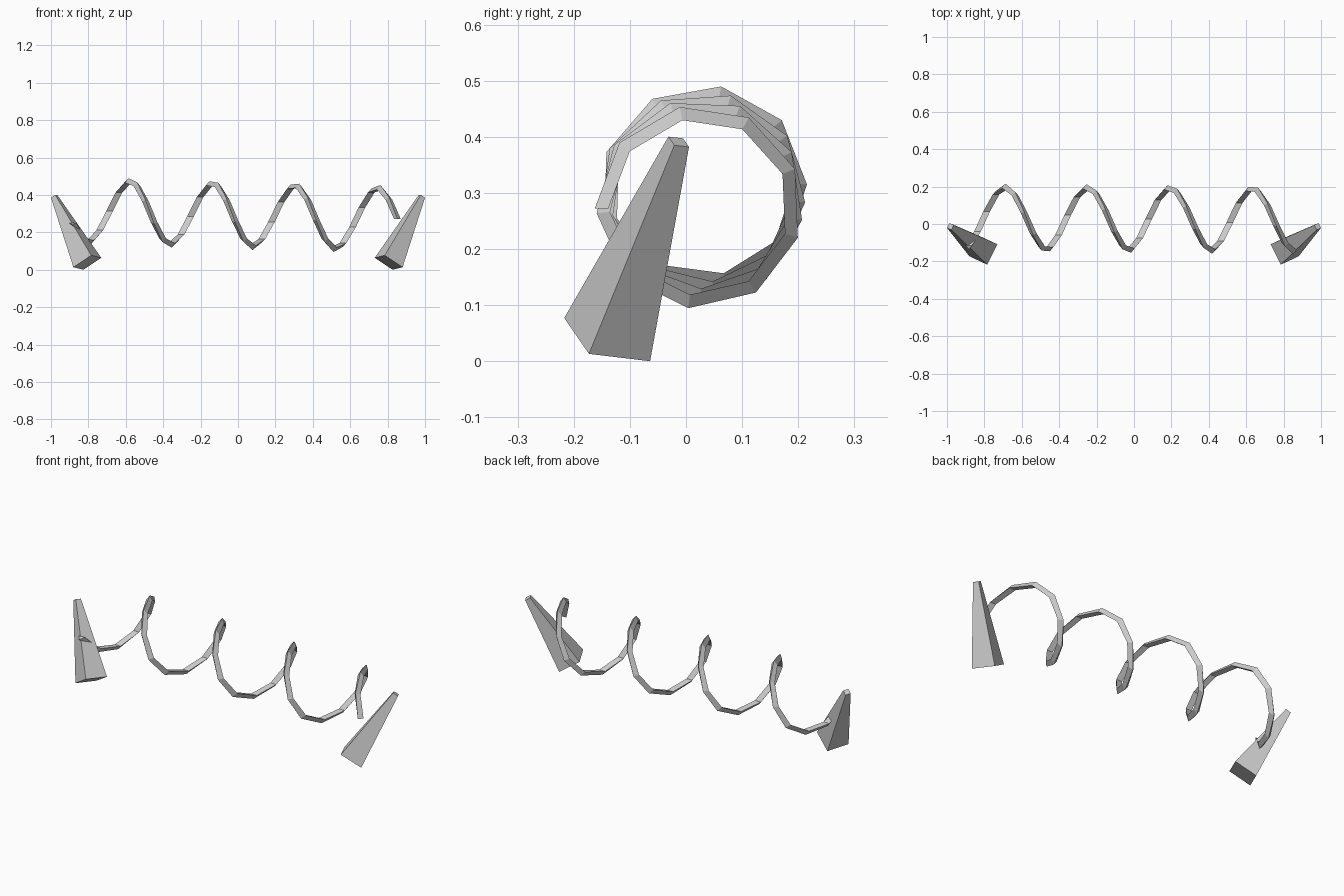
import bpy
from math import cos, sin, radians
from mathutils import Vector

if "Cube" in bpy.data.objects:
    bpy.data.objects.remove(bpy.data.objects["Cube"])


def loft(name, rings):
    """Skin a list of equal point rings into a closed flat-faced object."""
    n = len(rings[0])
    verts = [p for ring in rings for p in ring]
    last = n * (len(rings) - 1)
    faces = [tuple(range(n)), tuple(last + i for i in reversed(range(n)))]
    for r in range(len(rings) - 1):
        a = n * r
        for i in range(n):
            j = (i + 1) % n
            faces.append((a + j, a + i, a + n + i, a + n + j))
    me = bpy.data.meshes.new(name)
    me.from_pydata(verts, [], faces)
    me.update()
    ob = bpy.data.objects.new(name, me)
    bpy.context.collection.objects.link(ob)
    bpy.ops.object.select_all(action='DESELECT')
    ob.select_set(True)
    bpy.context.view_layer.objects.active = ob
    bpy.ops.object.mode_set(mode='EDIT')
    bpy.ops.mesh.select_all(action='SELECT')
    bpy.ops.mesh.normals_make_consistent(inside=False)
    bpy.ops.object.mode_set(mode='OBJECT')
    return ob


# coil spring: three-sided wire swept round a slightly drooping axis
SEGMENTS, RADIUS, PITCH = 36, 0.172, 0.441
END_X, END_ANGLE, STEP = 0.853, 179.0, 39.3
SLOPE_Y, SLOPE_Z = 0.006, 0.027
profile = [(-0.018, -0.0115), (0.018, -0.0115), (0.0, 0.0125)]
rings = []
for k in range(SEGMENTS + 1):
    turn = (SEGMENTS - k) * STEP
    x = END_X - PITCH * turn / 360
    t = radians(END_ANGLE - turn)
    ring = []
    for dx, dr in profile:
        y, z = (RADIUS + dr) * cos(t), (RADIUS + dr) * sin(t)
        ring.append(Vector((x + dx + SLOPE_Y * y + SLOPE_Z * z,
                            0.027 - SLOPE_Y * x + y, 0.292 - SLOPE_Z * x + z)))
    rings.append(ring)
loft("coil_spring", rings)

# tapered handles, mirrored left and right
base = [Vector(p) for p in ((0.785, -0.217, 0.077), (0.880, -0.173, 0.013),
                            (0.826, -0.064, 0.0), (0.731, -0.108, 0.064))]
centre = sum(base, Vector()) / 4
tip_centre = Vector((0.982, -0.013, 0.391))
tip = [tip_centre + (p - centre) * 0.24 for p in base]
for side, s in (("right", 1), ("left", -1)):
    loft(side + "_handle", [[Vector((p.x * s, p.y, p.z)) for p in ring] for ring in (base, tip)])
